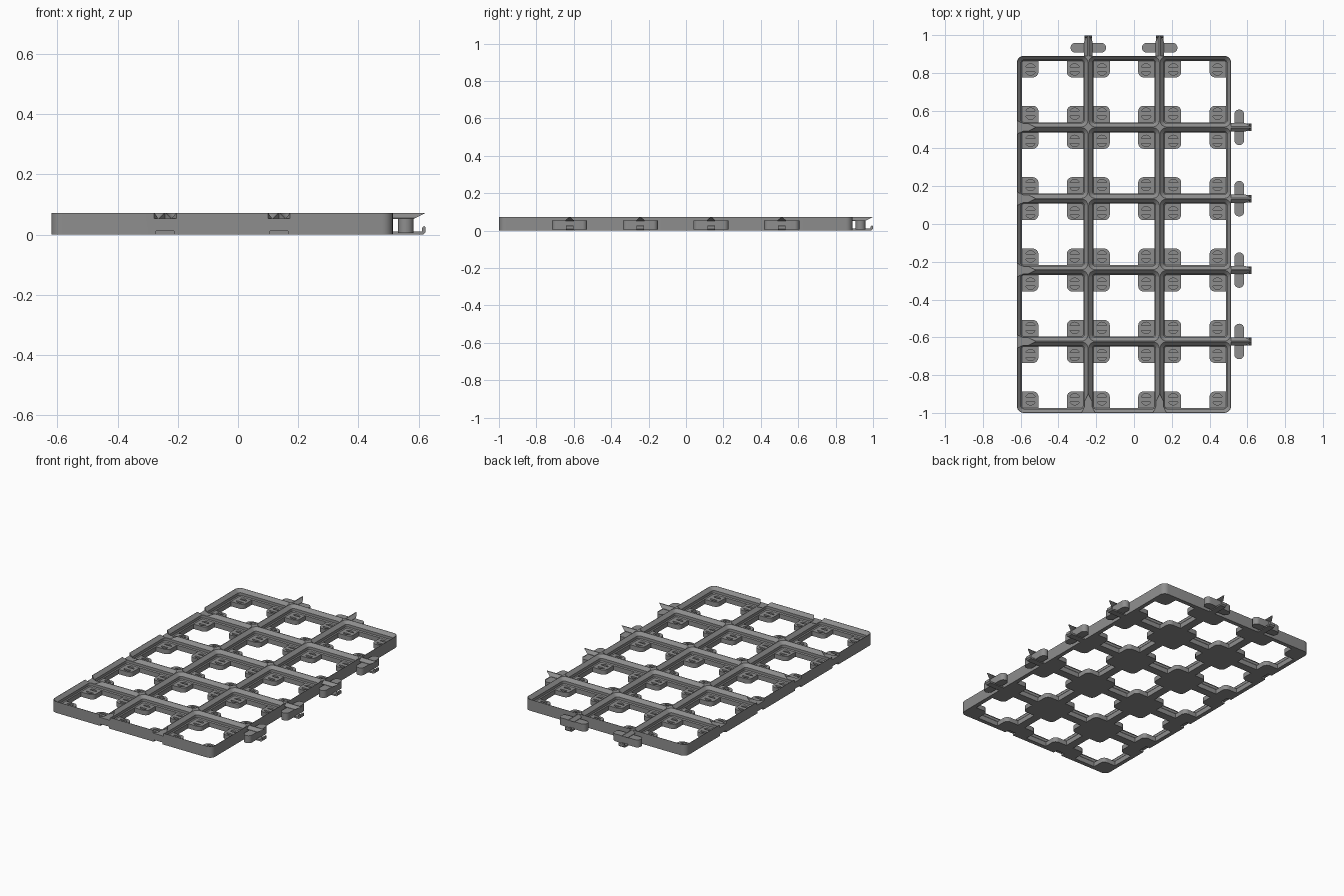
import bpy, bmesh, math
from mathutils import Matrix

if "Cube" in bpy.data.objects:
    bpy.data.objects.remove(bpy.data.objects["Cube"])

P = 0.378                      # cell pitch
NX, NY = 3, 5
X0, Y0 = -0.62, -1.0           # frame corner
X1, Y1 = X0 + NX * P, Y0 + NY * P
H, FLOOR = 0.072, 0.030        # frame height, pad height

grey = bpy.data.materials.new("grey plastic")
grey.diffuse_color = (0.27, 0.27, 0.27, 1)
grey.use_nodes = True
grey.node_tree.nodes["Principled BSDF"].inputs["Base Color"].default_value = grey.diffuse_color


def arc(cx, cy, r, a0, a1, n=6):
    return [(cx + r * math.cos(math.radians(a0 + (a1 - a0) * i / n)),
             cy + r * math.sin(math.radians(a0 + (a1 - a0) * i / n))) for i in range(n + 1)]


def rounded_rect(hx, hy, r, n=6):
    pts = []
    for sx, sy, a in ((1, 1, 0), (-1, 1, 90), (-1, -1, 180), (1, -1, 270)):
        pts += arc(sx * (hx - r), sy * (hy - r), r, a, a + 90, n)
    return pts


def loft(bm, rings, mat=Matrix()):
    """Closed solid through equal-length rings of 3D points."""
    vs = [[bm.verts.new(mat @ Matrix.Translation(p).translation) for p in ring] for ring in rings]
    n = len(vs[0])
    for a, b in zip(vs, vs[1:]):
        for i in range(n):
            bm.faces.new((a[i], a[(i + 1) % n], b[(i + 1) % n], b[i]))
    bm.faces.new(vs[0][::-1])
    bm.faces.new(vs[-1])


def prism(bm, pts, z0, z1, mat=Matrix()):
    loft(bm, [[(x, y, z) for x, y in pts] for z in (z0, z1)], mat)


def box(bm, x0, x1, y0, y1, z0, z1, mat=Matrix()):
    prism(bm, [(x0, y0), (x1, y0), (x1, y1), (x0, y1)], z0, z1, mat)


def make(name, bm):
    bmesh.ops.recalc_face_normals(bm, faces=bm.faces)
    me = bpy.data.meshes.new(name)
    bm.to_mesh(me)
    bm.free()
    me.materials.append(grey)
    ob = bpy.data.objects.new(name, me)
    bpy.context.collection.objects.link(ob)
    return ob


# Solid slab with rounded corners
bm = bmesh.new()
prism(bm, rounded_rect((X1 - X0) / 2, (Y1 - Y0) / 2, 0.036), 0, H,
      Matrix.Translation(((X0 + X1) / 2, (Y0 + Y1) / 2, 0)))
frame = make("grid_frame", bm)

# Window outline: a cross that leaves a rounded pad in each cell corner
hw, pad, r = 0.1625, 0.075, 0.03
quarter = [(hw, pad)] + arc(pad + r, pad + r, r, 270, 180) + [(pad, hw)]
window = []
for k in range(4):
    for x, y in quarter:
        for _ in range(k):
            x, y = -y, x
        window.append((x, y))

# Stepped pocket: inset from cell edge, corner radius, height
STEPS = ((0.0265, 0.0105, FLOOR), (0.0215, 0.0165, 0.036), (0.0215, 0.0165, 0.0525),
         (0.002, 0.034, H), (0.002, 0.034, 0.09))

pockets, windows, holes = bmesh.new(), bmesh.new(), bmesh.new()
for i in range(NX):
    for j in range(NY):
        m = Matrix.Translation((X0 + (i + .5) * P, Y0 + (j + .5) * P, 0))
        loft(pockets, [[(x, y, z) for x, y in rounded_rect(P / 2 - d, P / 2 - d, rr)]
                       for d, rr, z in STEPS], m)
        prism(windows, window, -0.01, 0.04, m)
        # Round magnet recesses, each split by a crossbar
        for sx in (-1, 1):
            for sy in (-1, 1):
                c = m @ Matrix.Translation((sx * 0.117, sy * 0.117, 0))
                prism(holes, arc(0, 0.003, 0.027, 22, 158, 10), 0.012, 0.04, c)
                prism(holes, arc(0, -0.003, 0.027, 202, 338, 10), 0.012, 0.04, c)

# Places and directions of clips (out) and sockets (in)
turn = Matrix.Rotation(math.pi / 2, 4, 'Z')
rows = [Y0 + P * k for k in range(1, NY)]
cols = [X0 + P * k for k in range(1, NX)]
clips = [Matrix.Translation((X1, y, 0)) for y in rows] + \
        [Matrix.Translation((x, Y1, 0)) @ turn for x in cols]
sockets = [Matrix.Translation((X0, y, 0)) for y in rows] + \
          [Matrix.Translation((x, Y0, 0)) @ turn for x in cols]

# Socket notches on the left and front edges
notches = bmesh.new()
for m in sockets:
    prism(notches, [(-.01, -.037), (0, -.037), (.02, -.025), (.05, -.025), (.1, 0),
                    (.05, .025), (.02, .025), (0, .037), (-.01, .037)], 0.054, 0.09, m)
    box(notches, -.01, .03, -.03, .03, -.01, .012, m)

cutters = [make(n, b) for n, b in (("pocket_cutter", pockets), ("window_cutter", windows),
                                   ("magnet_cutter", holes), ("socket_cutter", notches))]
for c in cutters:
    c.hide_render = True
    mod = frame.modifiers.new(c.name, 'BOOLEAN')
    mod.operation, mod.solver, mod.object = 'DIFFERENCE', 'EXACT', c
bpy.context.view_layer.update()
cut = bpy.data.meshes.new_from_object(
    frame.evaluated_get(bpy.context.evaluated_depsgraph_get()))
frame.modifiers.clear()
frame.data = cut
for c in cutters:
    bpy.data.objects.remove(c)

# Clips on the right and back edges
for k, m in enumerate(clips, 1):
    bm = bmesh.new()
    # Ridge arm with an undercut tip
    ridge = [(-.022, .052), (.022, .052), (.022, .055), (.003, H), (-.003, H), (-.022, .055)]
    loft(bm, [[(-.02, y, z) for y, z in ridge],
              [(.07 + (z - .052) * 1.95, y, z) for y, z in ridge]], m)
    # Lower tongue with an upturned hook
    tongue = [(-.01, 0), (.1, 0), (.109, .008), (.109, .024), (.104, .028), (.098, .024),
              (.096, .01), (-.01, .01)]
    loft(bm, [[(x, y, z) for x, z in tongue] for y in (-.02, .02)], m)
    # Cross peg with round ends
    prism(bm, rounded_rect(.026, .094, .0259), .005, .0525, m @ Matrix.Translation((.043, 0, 0)))
    make(f"clip_{k}", bm)

# Smooth the rounded corners, keep edges sharp
for ob in bpy.data.objects:
    ob.select_set(True)
bpy.context.view_layer.objects.active = frame
bpy.ops.object.shade_smooth_by_angle(angle=math.radians(30))
